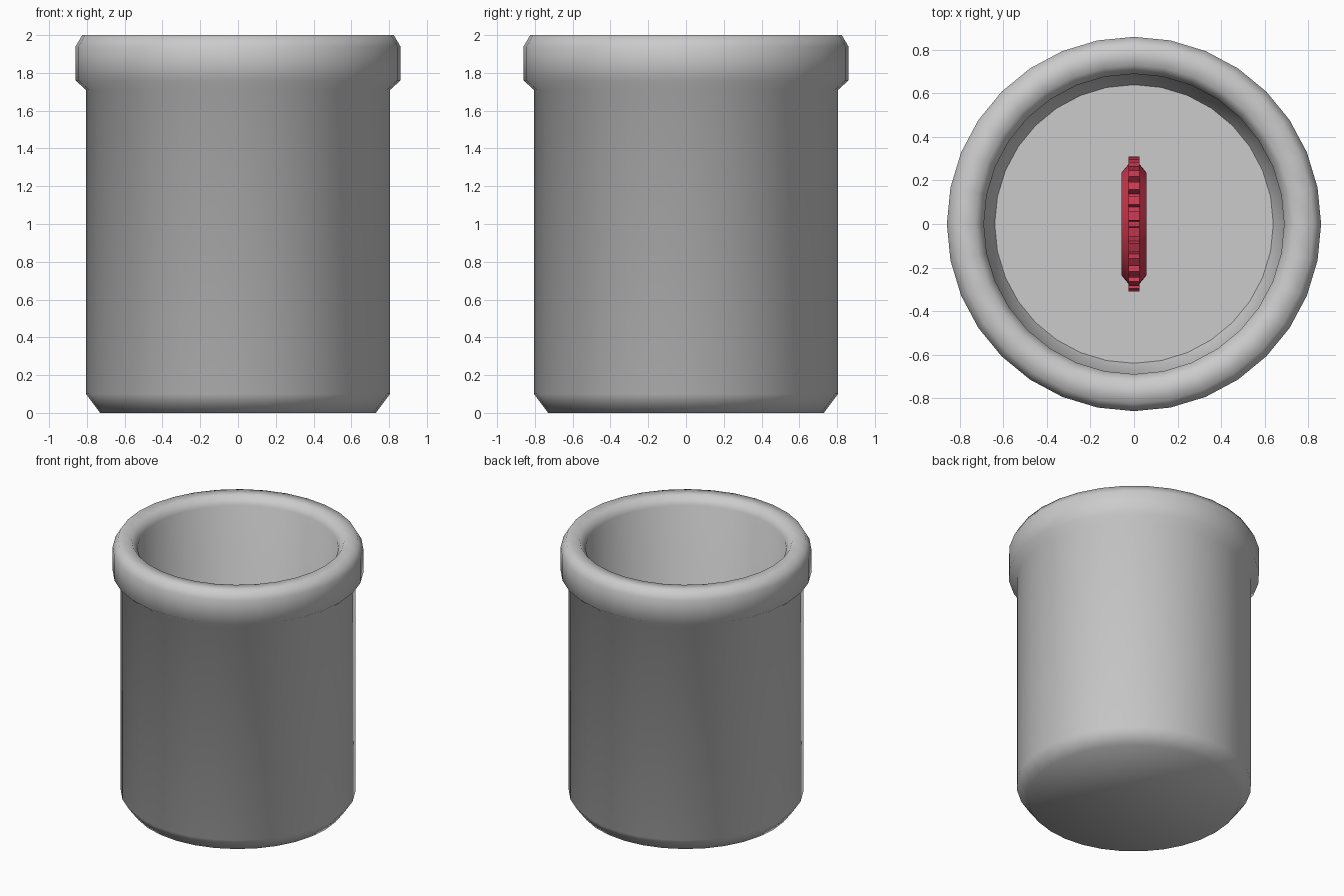
import bpy, bmesh, math
from mathutils import Matrix, Vector

if "Cube" in bpy.data.objects:
    bpy.data.objects.remove(bpy.data.objects["Cube"])


def lathe(bm, profile, sides):
    """Spin (radius, z) points around z; radius 0 closes with a cap."""
    rings = []
    for r, z in profile:
        rings.append([bm.verts.new((r * math.cos(2 * math.pi * i / sides),
                                    r * math.sin(2 * math.pi * i / sides), z))
                      for i in range(sides)])
    for a, b in zip(rings, rings[1:]):
        for i in range(sides):
            j = (i + 1) % sides
            bm.faces.new((a[i], a[j], b[j], b[i]))
    bm.faces.new(rings[0])
    bm.faces.new(rings[-1])


def finish(bm, name, angle):
    bmesh.ops.recalc_face_normals(bm, faces=bm.faces)
    me = bpy.data.meshes.new(name)
    bm.to_mesh(me)
    bm.free()
    ob = bpy.data.objects.new(name, me)
    bpy.context.collection.objects.link(ob)
    bpy.ops.object.select_all(action='DESELECT')
    ob.select_set(True)
    bpy.context.view_layer.objects.active = ob
    bpy.ops.object.shade_smooth_by_angle(angle=math.radians(angle))
    return ob


# Open container: outside from the base up, over the rim, down to the floor
bm = bmesh.new()
lathe(bm, [(0.73, 0), (0.805, 0.1), (0.805, 1.71), (0.86, 1.76), (0.86, 1.94),
           (0.825, 2.0), (0.73, 2.0), (0.69, 1.94), (0.69, 0.2), (0.64, 0.1)], 32)
finish(bm, "container", 62)

# Toothed wheel hanging upright inside, axle along x
red = bpy.data.materials.new("wheel_red")
red.diffuse_color = (0.6, 0.04, 0.08, 1)
red.use_nodes = True
red.node_tree.nodes["Principled BSDF"].inputs["Base Color"].default_value = red.diffuse_color
TEETH = 26
CENTRE = Matrix.Translation((0, 0, 1.0)) @ Matrix.Rotation(math.pi / 2, 4, 'Y')

bm = bmesh.new()
lathe(bm, [(0.235, -0.058), (0.245, -0.05), (0.275, -0.025),
           (0.275, 0.025), (0.245, 0.05), (0.235, 0.058)], 52)
# teeth around the wheel
for i in range(TEETH):
    turn = Matrix.Rotation(2 * math.pi * (i + 0.5) / TEETH, 4, 'Z')
    place = turn @ Matrix.Translation((0.288, 0, 0)) @ Matrix.Diagonal((0.045, 0.042, 0.052, 1))
    bmesh.ops.create_cube(bm, size=1, matrix=place)
bm.transform(CENTRE)
wheel = finish(bm, "toothed_wheel", 30)
wheel.data.materials.append(red)
